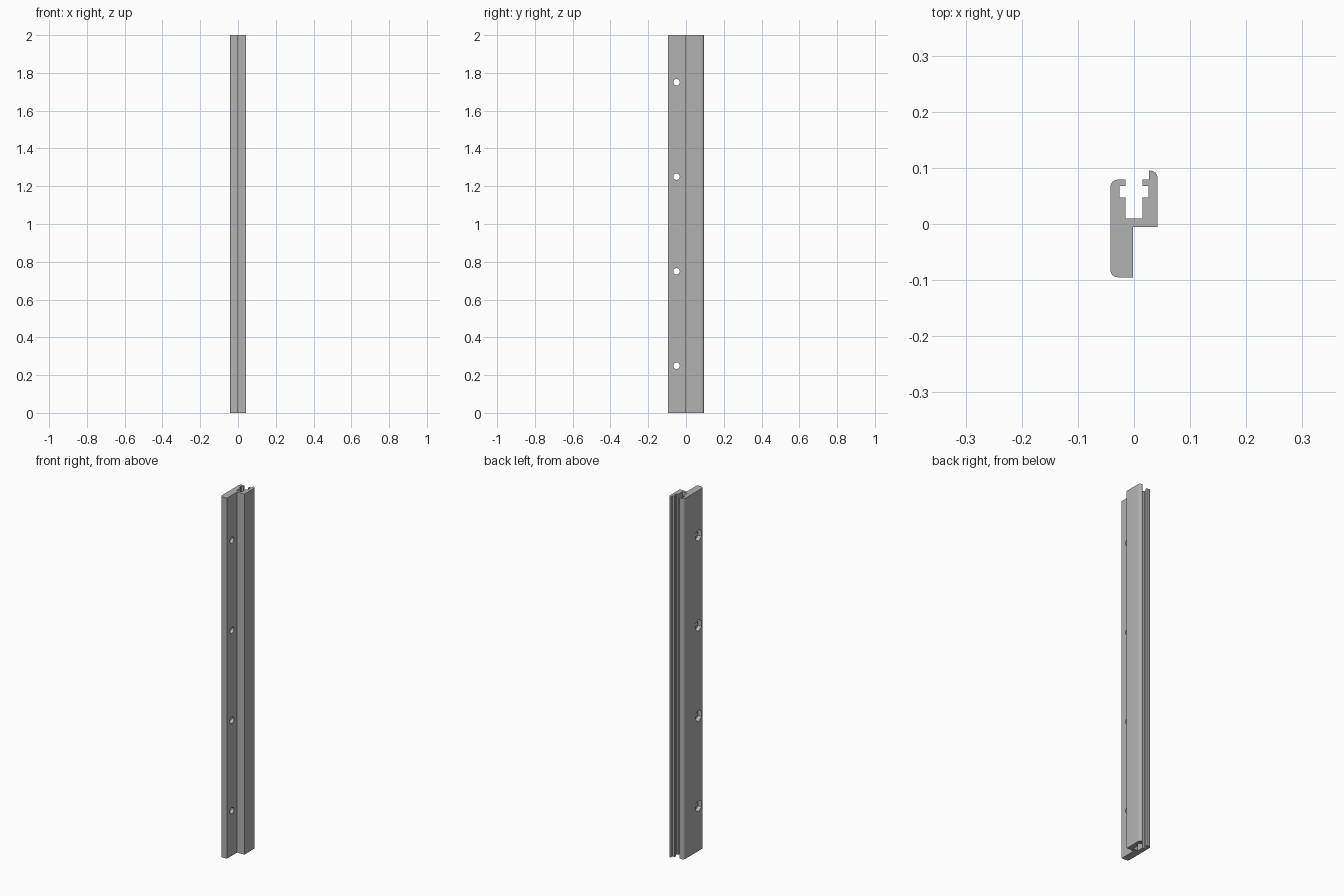
import bpy
import bmesh
import math

cube = bpy.data.objects.get("Cube")
if cube:
    bpy.data.objects.remove(cube, do_unlink=True)

LENGTH = 2.0
RADIUS = 0.013

grey = bpy.data.materials.new("plain_grey")
grey.use_nodes = True
colour = (0.45, 0.45, 0.45, 1)
grey.diffuse_color = colour
grey.node_tree.nodes["Principled BSDF"].inputs["Base Color"].default_value = colour


def arc(cx, cy, start, steps=6):
    """Quarter-round corner, counter-clockwise from the start angle."""
    angles = [math.radians(start + 90 * i / steps) for i in range(steps + 1)]
    return [(cx + RADIUS * math.cos(a), cy + RADIUS * math.sin(a)) for a in angles]


def add_object(name, bm):
    bmesh.ops.recalc_face_normals(bm, faces=bm.faces)
    mesh = bpy.data.meshes.new(name)
    bm.to_mesh(mesh)
    bm.free()
    mesh.materials.append(grey)
    obj = bpy.data.objects.new(name, mesh)
    bpy.context.collection.objects.link(obj)
    return obj


# Rail cross-section: flange, channel with an inner T-slot, taller outer lip
LEFT, RIGHT, FRONT, BACK = -0.042, 0.042, -0.095, 0.095
LIP, SLOT, WIDE = 0.079, 0.015, 0.026
profile = (
    arc(LEFT + RADIUS, FRONT + RADIUS, 180)
    + [(-0.002, FRONT), (-0.002, -0.005), (RIGHT, -0.005)]
    + arc(RIGHT - RADIUS, BACK - RADIUS, 0)
    + [(0.027, BACK), (0.027, LIP), (SLOT, LIP), (SLOT, 0.068),
       (WIDE, 0.068), (WIDE, 0.047), (SLOT, 0.047), (SLOT, 0.01),
       (-SLOT, 0.01), (-SLOT, 0.047), (-WIDE, 0.047), (-WIDE, 0.068),
       (-SLOT, 0.068), (-SLOT, LIP)]
    + arc(LEFT + RADIUS, LIP - RADIUS, 90)
)
bm = bmesh.new()
face = bm.faces.new([bm.verts.new((x, y, 0)) for x, y in profile])
extruded = bmesh.ops.extrude_face_region(bm, geom=[face])["geom"]
top = [v for v in extruded if isinstance(v, bmesh.types.BMVert)]
bmesh.ops.translate(bm, verts=top, vec=(0, 0, LENGTH))
rail = add_object("slotted_rail", bm)


def cut(name, radius, sides, x0, x1):
    """Row of four sideways prisms cut out of the flange."""
    cutter_bm = bmesh.new()
    for i in range(4):
        ring = []
        for k in range(sides):
            a = 2 * math.pi * k / sides
            ring.append(cutter_bm.verts.new((x0, -0.05 + radius * math.sin(a),
                                             0.25 + i * 0.5 + radius * math.cos(a))))
        base = cutter_bm.faces.new(ring)
        geom = bmesh.ops.extrude_face_region(cutter_bm, geom=[base])["geom"]
        verts = [v for v in geom if isinstance(v, bmesh.types.BMVert)]
        bmesh.ops.translate(cutter_bm, verts=verts, vec=(x1 - x0, 0, 0))
    cutter = add_object(name, cutter_bm)
    cutter.hide_render = True
    mod = rail.modifiers.new(name, 'BOOLEAN')
    mod.operation = 'DIFFERENCE'
    mod.solver = 'EXACT'
    mod.object = cutter
    bpy.ops.object.modifier_apply(modifier=mod.name)
    bpy.data.objects.remove(cutter, do_unlink=True)


bpy.ops.object.select_all(action='DESELECT')
rail.select_set(True)
bpy.context.view_layer.objects.active = rail

# Bolt holes, with hexagonal nut pockets on the outer side
cut("bolt_holes", 0.017, 24, -0.1, 0.1)
cut("nut_pockets", 0.032, 6, -0.1, -0.02)

bpy.ops.object.shade_smooth_by_angle(angle=math.radians(30))
